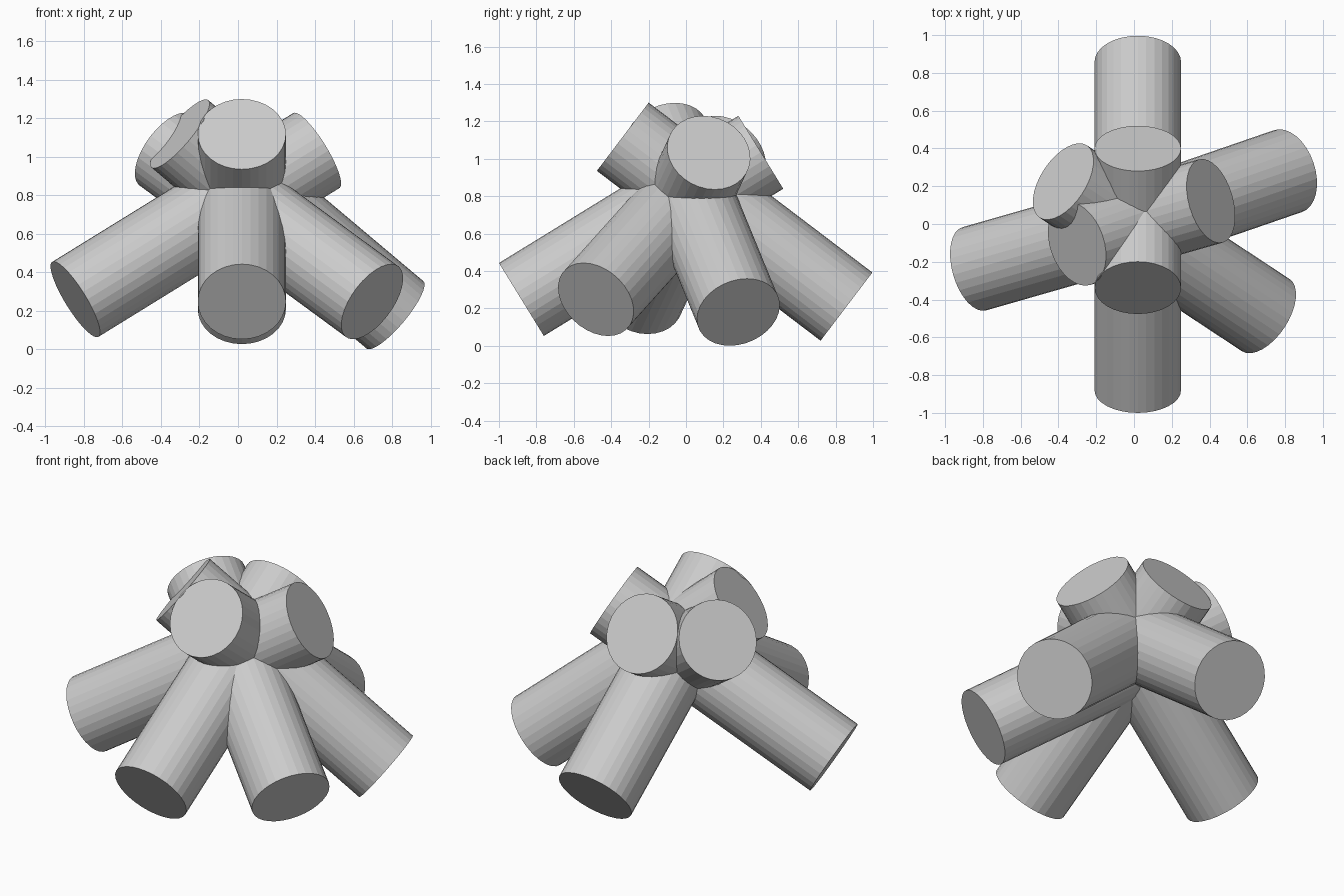
import bpy
from mathutils import Vector

if "Cube" in bpy.data.objects:
    bpy.data.objects.remove(bpy.data.objects["Cube"])

RADIUS = 0.229
SIDES = 32


def rod(name, low, high):
    """Flat-shaded solid cylinder between two end-cap centres."""
    low, high = Vector(low), Vector(high)
    axis = high - low
    bpy.ops.mesh.primitive_cylinder_add(
        vertices=SIDES, radius=RADIUS, depth=axis.length,
        location=(low + high) / 2,
        rotation=axis.to_track_quat('Z', 'Y').to_euler())
    bpy.context.object.name = name


# Five equal rods crossing near one hub: long ends are legs, short ends point up
rods = {
    "front_leg_rod": ((0.02, -0.88, 0.248), (0.02, 0.40, 1.035)),
    "back_leg_rod": ((0.02, 0.858, 0.21), (0.02, -0.338, 1.118)),
    "left_leg_rod": ((-0.845, -0.237, 0.26), (0.407, 0.122, 1.033)),
    "right_back_leg_rod": ((0.815, 0.28, 0.18), (-0.302, -0.105, 1.12)),
    "right_front_leg_rod": ((0.697, -0.482, 0.248), (-0.375, 0.225, 1.035)),
}
for name, (low, high) in rods.items():
    rod(name, low, high)
